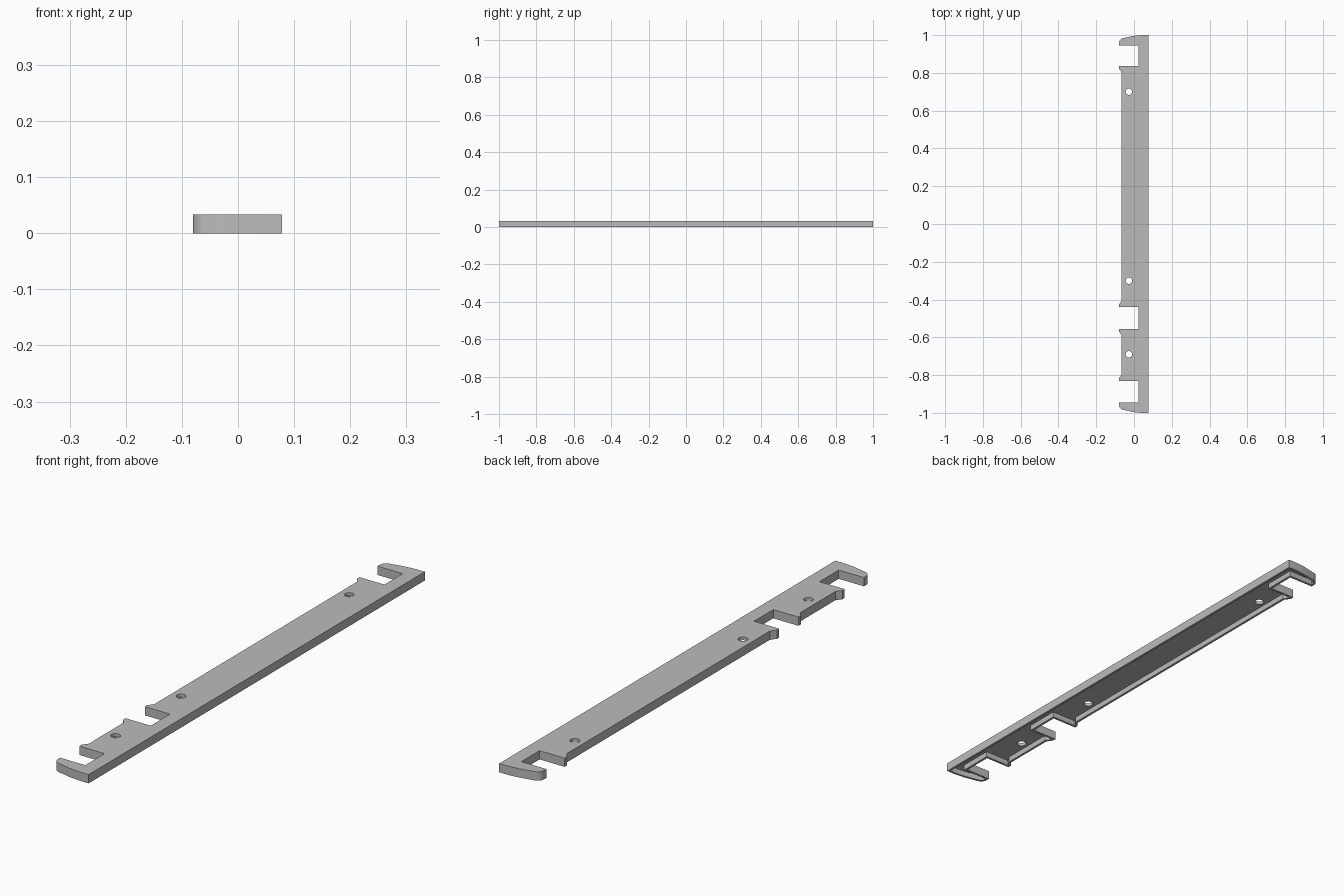
import bpy, bmesh, math
from mathutils import Vector

if "Cube" in bpy.data.objects:
    bpy.data.objects.remove(bpy.data.objects["Cube"], do_unlink=True)

HEIGHT, CEILING, RIM = 0.033, 0.012, 0.009
RIGHT, BODY, TIP, SLOT = 0.078, -0.065, -0.08, 0.025


def hook(sign):
    """Rounded end hook, from the slot corner round to the straight edge."""
    pts = [(TIP, 0.944)]
    for i in range(8):
        a = math.radians(180 - i * 80 / 7)
        pts.append((-0.05 + 0.03 * math.cos(a), 0.958 + 0.027 * math.sin(a)))
    pts += [(0.0, 0.996), (0.04, 1.0), (RIGHT, 1.0)]
    return [(x, sign * y) for x, y in pts]


def lip(y, direction):
    """Small flared lip beside a slot, from the slot floor out to the body edge."""
    return [(SLOT, y), (TIP, y), (TIP, y + direction * 0.014), (BODY, y + direction * 0.034)]


def inset(points, dist):
    """Mitred inward offset of a counter-clockwise outline."""
    result = []
    for i, p in enumerate(points):
        p = Vector(p)
        d1 = (p - Vector(points[i - 1])).normalized()
        d2 = (Vector(points[(i + 1) % len(points)]) - p).normalized()
        n1, n2 = Vector((-d1.y, d1.x)), Vector((-d2.y, d2.x))
        result.append(p + (n1 + n2) * dist / (1 + n1.dot(n2)))
    return result


# Outline, counter-clockwise: back hook, long body, middle slot, short body, front hook
outline = hook(1)[::-1] + [(SLOT, 0.944)]
outline += lip(0.836, -1) + lip(-0.44, 1)[::-1]
outline += lip(-0.555, -1) + lip(-0.83, 1)[::-1]
outline += [(SLOT, -0.944)] + hook(-1)
inner = inset(outline, RIM)

# Round screw holes
holes = []
for cy in (0.70, -0.30, -0.69):
    angles = [math.tau * i / 24 for i in range(24)]
    holes.append([(-0.027 + 0.017 * math.cos(a), cy + 0.017 * math.sin(a)) for a in angles])

bm = bmesh.new()


def ring(points, z):
    verts = [bm.verts.new((p[0], p[1], z)) for p in points]
    for i, v in enumerate(verts):
        bm.edges.new((verts[i - 1], v))
    return verts


def wall(low, high):
    for i in range(len(low)):
        bm.faces.new((low[i - 1], low[i], high[i], high[i - 1]))


def fill(rings):
    edges = {bm.edges.get((r[i - 1], r[i])) for r in rings for i in range(len(r))}
    bmesh.ops.triangle_fill(bm, use_beauty=True, edges=list(edges), normal=(0, 0, 1))


# Hollow shell: top skin, recessed ceiling and bottom rim
under = HEIGHT - CEILING
outer_low, outer_top = ring(outline, 0), ring(outline, HEIGHT)
inner_low, inner_top = ring(inner, 0), ring(inner, under)
holes_low = [ring(h, under) for h in holes]
holes_top = [ring(h, HEIGHT) for h in holes]
fill([outer_top] + holes_top)
fill([inner_top] + holes_low)
wall(outer_low, inner_low)
wall(outer_low, outer_top)
wall(inner_low, inner_top)
for low, high in zip(holes_low, holes_top):
    wall(low, high)
bmesh.ops.recalc_face_normals(bm, faces=bm.faces)

mesh = bpy.data.meshes.new("notched_rail")
bm.to_mesh(mesh)
bm.free()
rail = bpy.data.objects.new("notched_rail", mesh)
bpy.context.collection.objects.link(rail)

# Plain grey material
grey = bpy.data.materials.new("plain grey")
grey.use_nodes = True
colour = (0.5, 0.5, 0.5, 1)
grey.diffuse_color = colour
for node in grey.node_tree.nodes:
    if node.type == "BSDF_PRINCIPLED":
        node.inputs["Base Color"].default_value = colour
mesh.materials.append(grey)

# Smooth the curved sides, keep the corners crisp
bpy.ops.object.select_all(action="DESELECT")
rail.select_set(True)
bpy.context.view_layer.objects.active = rail
bpy.ops.object.shade_smooth_by_angle(angle=math.radians(30))
